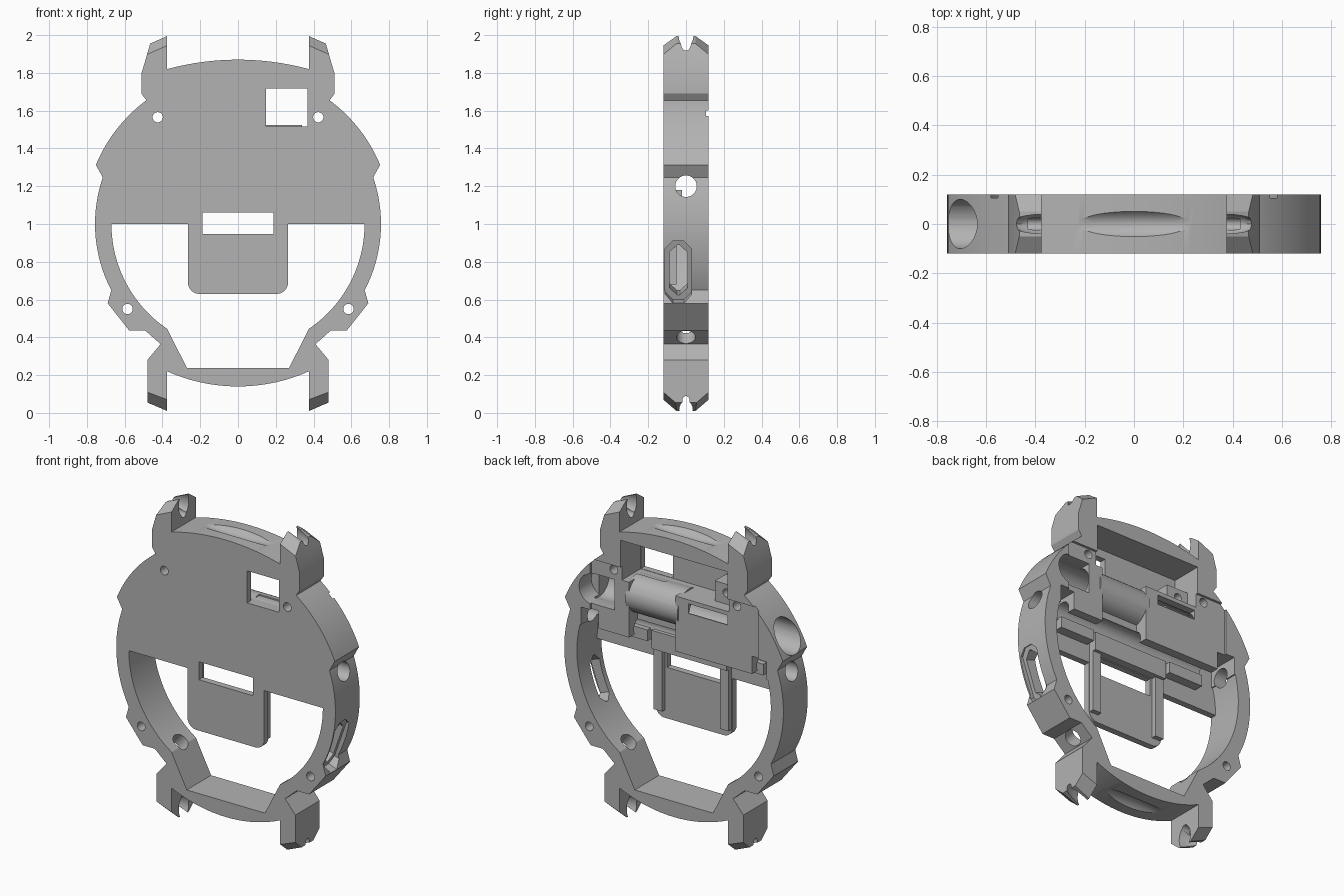
import bpy, bmesh, math
from mathutils import Matrix, Vector

if "Cube" in bpy.data.objects:
    bpy.data.objects.remove(bpy.data.objects["Cube"])

grey = bpy.data.materials.new("plain_grey")
grey.use_nodes = True
grey.diffuse_color = (0.45, 0.45, 0.45, 1)
grey.node_tree.nodes["Principled BSDF"].inputs["Base Color"].default_value = grey.diffuse_color

FRONT, BACK, FLOOR = -0.12, 0.12, -0.08   # case depth and the inner face of the front plate
CENTRE = Vector((0, 1))


def finish(name, bm):
    bmesh.ops.recalc_face_normals(bm, faces=bm.faces)
    mesh = bpy.data.meshes.new(name)
    bm.to_mesh(mesh)
    bm.free()
    mesh.materials.append(grey)
    ob = bpy.data.objects.new(name, mesh)
    bpy.context.scene.collection.objects.link(ob)
    return ob


def prism_mesh(pts, lo, hi, place):
    """Extrude a 2D profile; place(a, b, depth) gives the 3D point."""
    bm = bmesh.new()
    near = [bm.verts.new(place(a, b, lo)) for a, b in pts]
    far = [bm.verts.new(place(a, b, hi)) for a, b in pts]
    bm.faces.new(near)
    bm.faces.new(far[::-1])
    n = len(pts)
    for i in range(n):
        j = (i + 1) % n
        bm.faces.new((near[i], near[j], far[j], far[i]))
    return bm


def plate(name, pts, lo, hi):
    return finish(name, prism_mesh(pts, lo, hi, lambda a, b, d: (a, d, b)))


def box(name, x0, x1, z0, z1, lo, hi):
    return plate(name, [(x0, z0), (x1, z0), (x1, z1), (x0, z1)], lo, hi)


def rod(name, start, end, radius):
    start, end = Vector(start), Vector(end)
    axis = end - start
    turn = axis.to_track_quat('Z', 'Y').to_matrix().to_4x4()
    bm = bmesh.new()
    bmesh.ops.create_cone(bm, cap_ends=True, segments=32, radius1=radius, radius2=radius,
                          depth=axis.length, matrix=Matrix.Translation((start + end) / 2) @ turn)
    return finish(name, bm)


def arc(r, a0, a1, n, centre=CENTRE):
    steps = [math.radians(a0 + (a1 - a0) * i / n) for i in range(n + 1)]
    return [(centre[0] + r * math.cos(a), centre[1] + r * math.sin(a)) for a in steps]


def mirrored(half):
    """Close a right-hand half profile with its reflection."""
    return half + [(-x, z) for x, z in reversed(half) if abs(x) > 1e-5]


def combine(target, tool, operation='DIFFERENCE'):
    mod = target.modifiers.new("combine", 'BOOLEAN')
    mod.object, mod.operation, mod.solver = tool, operation, 'EXACT'
    bpy.context.view_layer.objects.active = target
    bpy.ops.object.modifier_apply(modifier=mod.name)
    bpy.data.objects.remove(tool)


# Case outline: crown arc, upper lug, shoulder bulge, side, screw ear, lower lug, base arc
outline = arc(1.43, 90, 74.8, 12, (0, 0.44))
outline += [(0.375, 1.995), (0.465, 1.955), (0.51, 1.80), (0.51, 1.69)]
outline += arc(0.815, 53.4, 22.6, 16) + arc(0.757, 19, -27.6, 24)
outline += [(0.69, 0.58), (0.575, 0.435), (0.49, 0.435), (0.41, 0.364),
            (0.48, 0.28), (0.48, 0.055), (0.375, 0.01)]
outline += arc(0.92, -65.95, -90, 12, (0, 1.06))
bm = prism_mesh(mirrored(outline), FRONT, BACK, lambda a, b, d: (a, d, b))

# Slanted chamfers on the lug tips, front and back
for tip in (((0.375, 0.12, 1.945), (0.51, 0.12, 1.885), (0.375, 0.05, 1.995)),
            ((0.375, 0.12, 0.07), (0.48, 0.12, 0.11), (0.375, 0.05, 0.01))):
    for sx in (-1, 1):
        for sy in (-1, 1):
            a, b, c = [Vector((x * sx, y * sy, z)) for x, y, z in tip]
            normal = (b - a).cross(c - a).normalized()
            if normal.z * (a.z - 1) < 0:
                normal.negate()
            cut = bmesh.ops.bisect_plane(bm, geom=bm.verts[:] + bm.edges[:] + bm.faces[:],
                                         plane_co=a, plane_no=normal, clear_outer=True)
            rim = [e for e in cut["geom_cut"] if isinstance(e, bmesh.types.BMEdge)]
            bmesh.ops.holes_fill(bm, edges=rim, sides=0)
case = finish("watch_case", bm)

# Large lower opening, leaving a hanging tab with rounded corners
opening = [(0.265, 1.0), (0.67, 1.0)] + arc(0.67, -3, -56, 24) + [(0.27, 0.237)]
tab = arc(0.06, -90, 0, 6, (0.205, 0.69))
combine(case, plate("opening_cutter",
                    [(x, z) for x, z in opening] + [(-x, z) for x, z in reversed(opening)]
                    + [(-x, z) for x, z in reversed(tab)] + tab, -0.3, 0.3))

# Rear hollow behind the plate and tab, and the hollow under the crown
hollow = [(0.3, 0.6), (0.3, 1.0)] + arc(0.67, 0, 14.7, 6)
combine(case, plate("hollow_cutter", mirrored(hollow), FLOOR, 0.3))
combine(case, box("crown_hollow_cutter", -0.37, 0.37, 1.515, 1.77, FLOOR, 0.3))
combine(case, box("deck_cutter", -0.58, 0.58, 1.1, 1.6, 0.105, 0.3))

# Rounded cell cover on the deck, then the cell bore and its rear pocket
combine(case, box("cover_cutter", 0.0, 0.32, 1.1, 1.6, 0.02, 0.3))
combine(case, rod("cover", (-0.02, 0, 1.41), (0.34, 0, 1.41), 0.115), 'UNION')
combine(case, rod("bore_cutter", (-0.95, 0, 1.41), (0.6, 0, 1.41), 0.1))
pocket = arc(0.095, -90, 90, 12, (0.56, 1.41)) + [(0.42, 1.505), (0.42, 1.315)]
combine(case, plate("pocket_cutter", pocket, 0.0, 0.3))
combine(case, box("contact_slot_cutter", -0.36, -0.09, 1.43, 1.49, 0.02, 0.3))

# Side pin bore and the clearances beside it
combine(case, rod("pin_cutter", (-0.9, 0, 1.2), (0.9, 0, 1.2), 0.057))
for s in (-1, 1):
    x0, x1 = sorted((0.53 * s, 0.64 * s))
    combine(case, box("clearance_cutter", x0, x1, 1.12, 1.28, FLOOR, 0.3))

# Front windows
combine(case, box("square_window_cutter", 0.147, 0.367, 1.517, 1.717, -0.3, 0.0))
combine(case, box("slot_window_cutter", -0.187, 0.187, 0.948, 1.06, -0.3, 0.3))

# Screw holes, lug pin holes and slanted base bores
for s in (-1, 1):
    for x, z in ((0.425, 1.565), (0.585, 0.55)):
        combine(case, rod("screw_cutter", (x * s, -0.3, z), (x * s, 0.3, z), 0.027))
    for z in (1.89, 0.115):
        combine(case, rod("lug_cutter", (0.3 * s, 0, z), (0.43 * s, 0, z), 0.025))
    combine(case, rod("base_bore_cutter", (0.52 * s, 0, 0.33), (0.3 * s, 0, 0.56), 0.05))

# Side slot with a wider shallow surround on the left wall
for w, h, r in ((0.07, 0.165, 0.73), (0.047, 0.14, 0.5)):
    k = 0.04
    ring = [(w, h - k), (w - k, h), (k - w, h), (-w, h - k)]
    ring += [(-y, -t) for y, t in ring]
    turn = Matrix.Translation((0, 0, 1)) @ Matrix.Rotation(0.34, 4, 'Y')
    combine(case, finish("side_slot_cutter", prism_mesh(
        ring, r, 0.85, lambda y, t, d: turn @ Vector((d, y - 0.04, t)))))

# Shallow strap grooves in the crown and base
for z in (1.95, 0.06):
    bm = bmesh.new()
    bmesh.ops.create_uvsphere(bm, u_segments=32, v_segments=24, radius=1,
                              matrix=Matrix.Translation((0, 0, z)) @ Matrix.Diagonal((0.5, 0.075, 0.11, 1)))
    combine(case, finish("groove_cutter", bm))

# Rear ribs: tab rails, window frame, stepped ledges and a screw post
parts = [case, box("window_frame", -0.26, 0.26, 1.065, 1.18, FLOOR - 0.01, -0.03)]
for s, side in ((-1, "right"), (1, "left")):
    x0, x1 = sorted((0.2 * s, 0.26 * s))
    parts.append(box(side + "_tab_rail", x0, x1, 0.68, 1.065, FLOOR - 0.01, -0.05))
    x0, x1 = sorted((0.28 * s, 0.52 * s))
    parts.append(box(side + "_ledge", x0, x1, 1.11, 1.18, FLOOR - 0.01, -0.02))
post = box("screw_post", -0.38, -0.22, 1.5, 1.64, FLOOR - 0.01, 0.03)
combine(post, rod("post_cutter", (-0.3, -0.05, 1.585), (-0.3, 0.2, 1.585), 0.025))
parts.append(post)

# Smooth curved walls, keep edges sharp
bpy.ops.object.select_all(action='DESELECT')
for ob in parts:
    ob.select_set(True)
bpy.context.view_layer.objects.active = case
bpy.ops.object.shade_smooth_by_angle(angle=math.radians(25))
